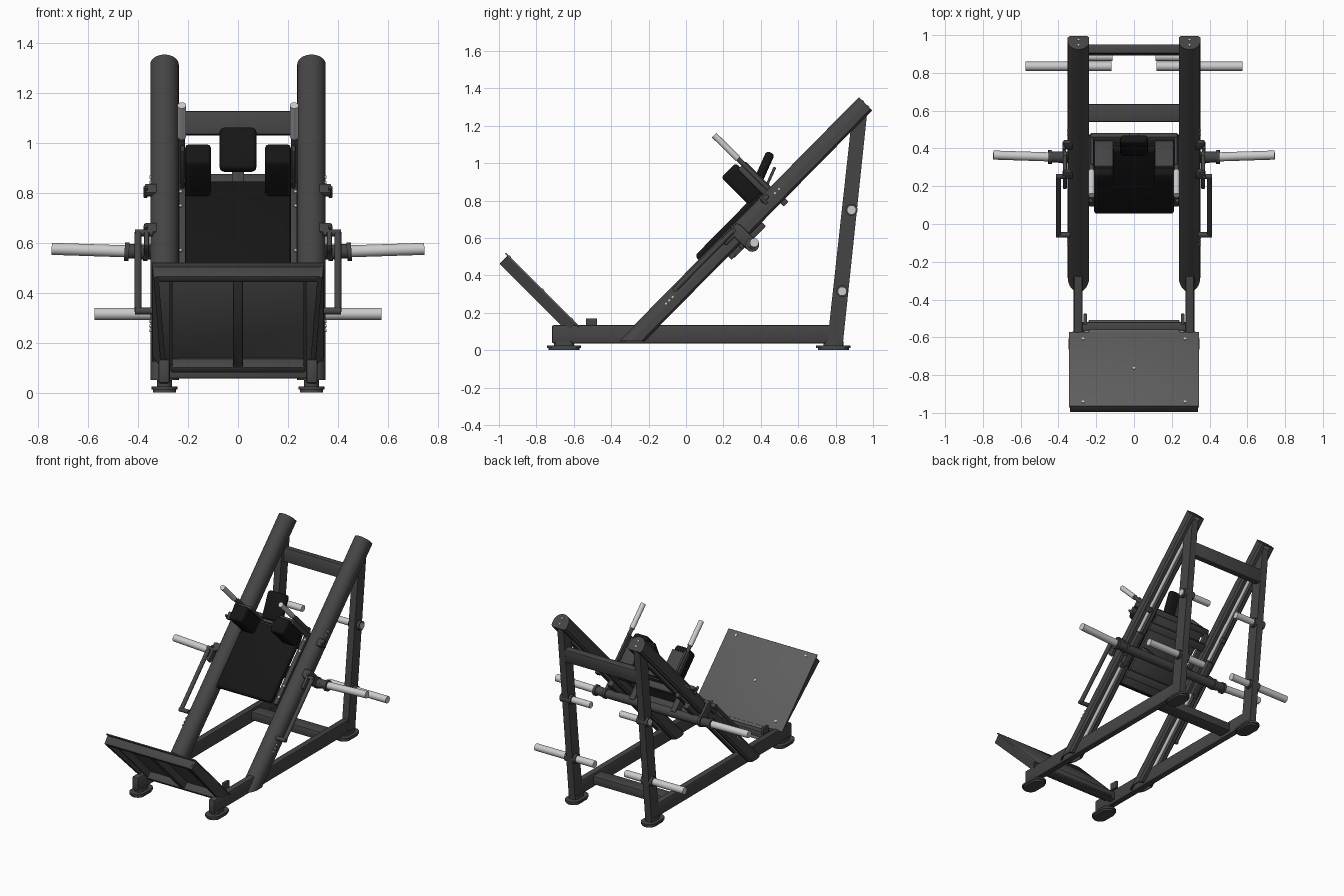
import bpy, bmesh
from math import sin, cos, pi, radians
from mathutils import Vector, Matrix

if "Cube" in bpy.data.objects:
    bpy.data.objects.remove(bpy.data.objects["Cube"])


def material(name, v):
    m = bpy.data.materials.new(name)
    m.diffuse_color = (v, v, v, 1)
    m.use_nodes = True
    m.node_tree.nodes["Principled BSDF"].inputs["Base Color"].default_value = m.diffuse_color
    return m


FRAME = material("frame_dark_grey", 0.06)
PAD = material("pad_black", 0.008)
STEEL = material("steel_light", 0.55)
PLATE = material("plate_grey", 0.11)

A = radians(45.4)            # rail slope
F = radians(-45)             # foot plate slope


def P(x, s, n):
    """Rail coordinates: s along the rail, n above it."""
    return Vector((x, -0.29 + s * cos(A) - n * sin(A), 0.05 + s * sin(A) + n * cos(A)))


def Q(x, t, n):
    """Foot plate coordinates: t down the plate, n above it."""
    return Vector((x, -0.963 + t * cos(F) - n * sin(F), 0.522 + t * sin(F) + n * cos(F)))


def finish(name, bm, mat, mirror):
    bmesh.ops.recalc_face_normals(bm, faces=bm.faces)
    me = bpy.data.meshes.new(name)
    bm.to_mesh(me)
    bm.free()
    me.polygons.foreach_set("use_smooth", [True] * len(me.polygons))
    me.set_sharp_from_angle(angle=radians(35))
    me.materials.append(mat)
    ob = bpy.data.objects.new(name, me)
    bpy.context.collection.objects.link(ob)
    if mirror:
        ob.modifiers.new("mirror", "MIRROR").use_mirror_merge = False
    return ob


def box(name, c, size, ang=0, mat=FRAME, mirror=False, bevel=0.004, seg=2, yaw=0):
    bm = bmesh.new()
    bmesh.ops.create_cube(bm, size=1)
    bmesh.ops.scale(bm, vec=size, verts=bm.verts)
    if bevel:
        bmesh.ops.bevel(bm, geom=bm.edges[:], offset=bevel, segments=seg, profile=0.5, affect='EDGES')
    bm.transform(Matrix.Translation(c) @ Matrix.Rotation(ang, 4, 'X') @ Matrix.Rotation(yaw, 4, 'Z'))
    return finish(name, bm, mat, mirror)


def tube(name, a, b, r, mat=FRAME, mirror=False, seg=24):
    a, b = Vector(a), Vector(b)
    bm = bmesh.new()
    bmesh.ops.create_cone(bm, cap_ends=True, segments=seg, radius1=r, radius2=r, depth=(b - a).length)
    bm.transform(Matrix.Translation((a + b) / 2) @ (b - a).to_track_quat('Z', 'Y').to_matrix().to_4x4())
    return finish(name, bm, mat, mirror)


def loft(name, lo, hi, mat=FRAME, mirror=False):
    bm = bmesh.new()
    a = [bm.verts.new(p) for p in lo]
    b = [bm.verts.new(p) for p in hi]
    bm.faces.new(a)
    bm.faces.new(b)
    for i in range(len(a)):
        j = (i + 1) % len(a)
        bm.faces.new((a[i], a[j], b[j], b[i]))
    return finish(name, bm, mat, mirror)


# main sloping rails: round-topped channels, open underneath
def arch(r, low):
    pts = [(-0.022, low), (-r + 0.012, low), (-r, low + 0.012)]
    pts += [(-r * cos(pi * i / 24), -0.007 + r * sin(pi * i / 24)) for i in range(25)]
    return pts + [(-x, n) for x, n in reversed(pts[:3])]


RX, TOP = 0.294, 1.777
outer = arch(0.057, -0.05)
section = outer + arch(0.050, -0.043)[::-1]
loft("main_rail", [P(RX + x, -n / sin(A) * cos(A), n) for x, n in section],
     [P(RX + x, TOP, n) for x, n in section], mirror=True)
loft("rail_end_cap", [P(RX + x, TOP - 0.004, n) for x, n in outer],
     [P(RX + x, TOP + 0.003, n) for x, n in outer], mirror=True)
for n in (-0.02, 0.02):
    tube("cap_bolt", P(RX, TOP, n), P(RX, TOP + 0.006, n), 0.006, STEEL, True, 12)
tube("guide_rod", P(RX, 0.1, -0.032), P(RX, 1.72, -0.032), 0.014, STEEL, True)

# base frame, rear uprights and cross bars
box("base_rail", (0.296, 0.03, 0.085), (0.046, 1.495, 0.097), mirror=True, bevel=0.01)
lean = math_lean = radians(-6.0)
loft("rear_upright",
     [(0.296 + x, 0.795 + y, 0.02) for x, y in ((-.024, -.042), (.024, -.042), (.024, .042), (-.024, .042))],
     [(0.296 + x, 0.925 + y, 1.23 + y) for x, y in ((-.024, -.044), (.024, -.044), (.024, .044), (-.024, .044))],
     mirror=True)
box("upper_cross_bar", (0, 0.922, 1.077), (0.56, 0.05, 0.095), lean, bevel=0.008)
box("lower_cross_bar", (0, 0.588, 0.086), (0.56, 0.095, 0.06), bevel=0.008)
box("front_cross_bar", (0, -0.545, 0.086), (0.56, 0.05, 0.06), bevel=0.008)
for y in (-0.652, 0.788):
    for r, z0, z1 in ((0.052, 0.012, 0.025), (0.047, 0, 0.012), (0.03, 0.025, 0.05)):
        ring = []
        for i in range(33):
            t = 2 * pi * i / 33
            ring.append((0.294 + r * cos(t), y + r * sin(t) + (0.04 if sin(t) >= 0 else -0.04) * r / 0.052))
        loft("foot_pad", [(a, b, z0) for a, b in ring], [(a, b, z1) for a, b in ring], mirror=True)

# foot plate with rim, ribs and lower tab
box("foot_plate", Q(0, 0.278, -0.004), (0.69, 0.555, 0.008), F, PLATE, bevel=0.003)
box("foot_plate_tab", Q(0, 0.59, -0.006), (0.48, 0.11, 0.008), F, PLATE, bevel=0.002)
loft("plate_side_rim", [Q(x, t, -0.008) for x, t in ((.322, .02), (.342, .02), (.342, .53), (.322, .53))],
     [Q(x, t, -0.066) for x, t in ((.318, .02), (.338, .02), (.308, .53), (.288, .53))], mirror=True)
box("plate_top_rim", Q(0, 0.035, -0.036), (0.66, 0.035, 0.058), F, bevel=0.006)
box("plate_bottom_rim", Q(0, 0.55, -0.036), (0.54, 0.03, 0.05), F)
box("plate_side_rib", Q(0.268, 0.29, -0.03), (0.012, 0.5, 0.045), F, mirror=True, bevel=0)
box("plate_middle_rib", Q(0, 0.29, -0.032), (0.04, 0.5, 0.048), F)
box("plate_hinge_tab", (0.258, -0.505, 0.145), (0.02, 0.06, 0.05), mirror=True)
for x, t in ((0.27, 0.03), (0.27, 0.5), (0, 0.28)):
    tube("plate_bolt", Q(x, t, -0.002), Q(x, t, 0.004), 0.008, STEEL, x > 0, 12)

# weight storage pegs on the uprights
tube("lower_storage_peg", (0.12, 0.835, 0.315), (0.575, 0.835, 0.315), 0.024, STEEL, True)
tube("upper_storage_peg", (0.115, 0.885, 0.75), (0.345, 0.885, 0.75), 0.022, STEEL, True)
for y, z in ((0.835, 0.315), (0.885, 0.75)):
    tube("peg_collar", (0.255, y, z), (0.338, y, z), 0.032, FRAME, True)

# carriage: backrest, backing plate and slider blocks
box("back_pad", P(0, 0.805, 0.054), (0.425, 0.49, 0.05), A, PAD, bevel=0.018, seg=3)
box("pad_backing", P(0, 0.83, 0.017), (0.38, 0.5, 0.02), A)
box("carriage_side_plate", P(0.222, 0.83, 0.012), (0.03, 0.52, 0.03), A, mirror=True)
for s in (0.62, 0.7, 0.95, 1.03):
    tube("carriage_bolt", P(0.23, s, 0.02), P(0.23, s, 0.032), 0.007, STEEL, True, 12)
box("slider_block", P(RX, 0.82, -0.055), (0.04, 0.24, 0.05), A, mirror=True)
for s in (0.66, 1.0):
    box("carriage_cross_tube", P(0, s, -0.01), (0.45, 0.05, 0.05), A)
box("carriage_strut", P(0.16, 0.82, -0.045), (0.04, 0.06, 0.11), A, mirror=True)

# shoulder pads, brackets and grips
box("shoulder_pad", P(0.16, 1.012, 0.165), (0.105, 0.11, 0.215), A, PAD, True, 0.018, 3)
box("shoulder_bracket", P(0.16, 1.075, 0.135), (0.1, 0.02, 0.19), A, mirror=True)
box("shoulder_arm", P(0.222, 1.08, 0.13), (0.016, 0.06, 0.22), A, mirror=True)
tube("grip_post", P(0.225, 1.092, 0.02), P(0.225, 1.092, 0.3), 0.013, FRAME, True)
tube("shoulder_grip", P(0.225, 1.092, 0.28), P(0.225, 1.092, 0.458), 0.017, STEEL, True)
box("shoulder_cross_plate", P(0, 1.09, 0.03), (0.46, 0.05, 0.03), A)

# headrest
box("head_pad", (0, 0.415, 0.972), (0.147, 0.185, 0.048), radians(66), PAD, bevel=0.018, seg=3)
box("head_pad_support", (0, 0.445, 0.91), (0.05, 0.15, 0.015), radians(66))

# loading axle and weight horns
tube("loading_axle", (-0.4, 0.353, 0.562), (0.4, 0.353, 0.562), 0.03)
tube("horn_sleeve", (0.35, 0.353, 0.562), (0.45, 0.355, 0.566), 0.029, FRAME, True)
for x in (0.36, 0.436):
    tube("horn_collar", (x, 0.354, 0.563), (x + 0.018, 0.354, 0.564), 0.037, FRAME, True)
tube("weight_horn", (0.44, 0.355, 0.565), (0.745, 0.365, 0.575), 0.024, STEEL, True)
box("horn_arm", P(0.366, 0.815, -0.035), (0.022, 0.07, 0.13), A, mirror=True, bevel=0.008)
box("horn_arm_foot", P(0.366, 0.78, 0.02), (0.022, 0.13, 0.045), A, mirror=True, bevel=0.008)

# safety release handles beside the rails
lo, hi = P(0.4, 0.36, 0.028), P(0.4, 0.80, 0.028)
tube("release_handle", lo, hi, 0.014, FRAME, True)
for p in (lo, hi):
    tube("release_handle_end", (0.34, p.y, p.z), (0.412, p.y, p.z), 0.014, FRAME, True)

# rail stop brackets, studs and rail bolts
for s in (0.82, 1.04):
    box("stop_bracket", P(0.347, s, 0.028), (0.05, 0.05, 0.025), A, mirror=True)
    tube("stop_stud", P(0.37, s - 0.01, 0.0), P(0.37, s - 0.01, 0.055), 0.008, FRAME, True, 12)
for s in (0.70, 0.78, 1.1):
    box("under_rail_latch", P(0.31, s, -0.06), (0.03, 0.035, 0.03), A, mirror=True)
for s in (0.27, 0.295, 0.32, 1.1, 1.13):
    tube("rail_bolt", P(0.345, s, 0.01), P(0.354, s, 0.01), 0.006, STEEL, True, 12)
